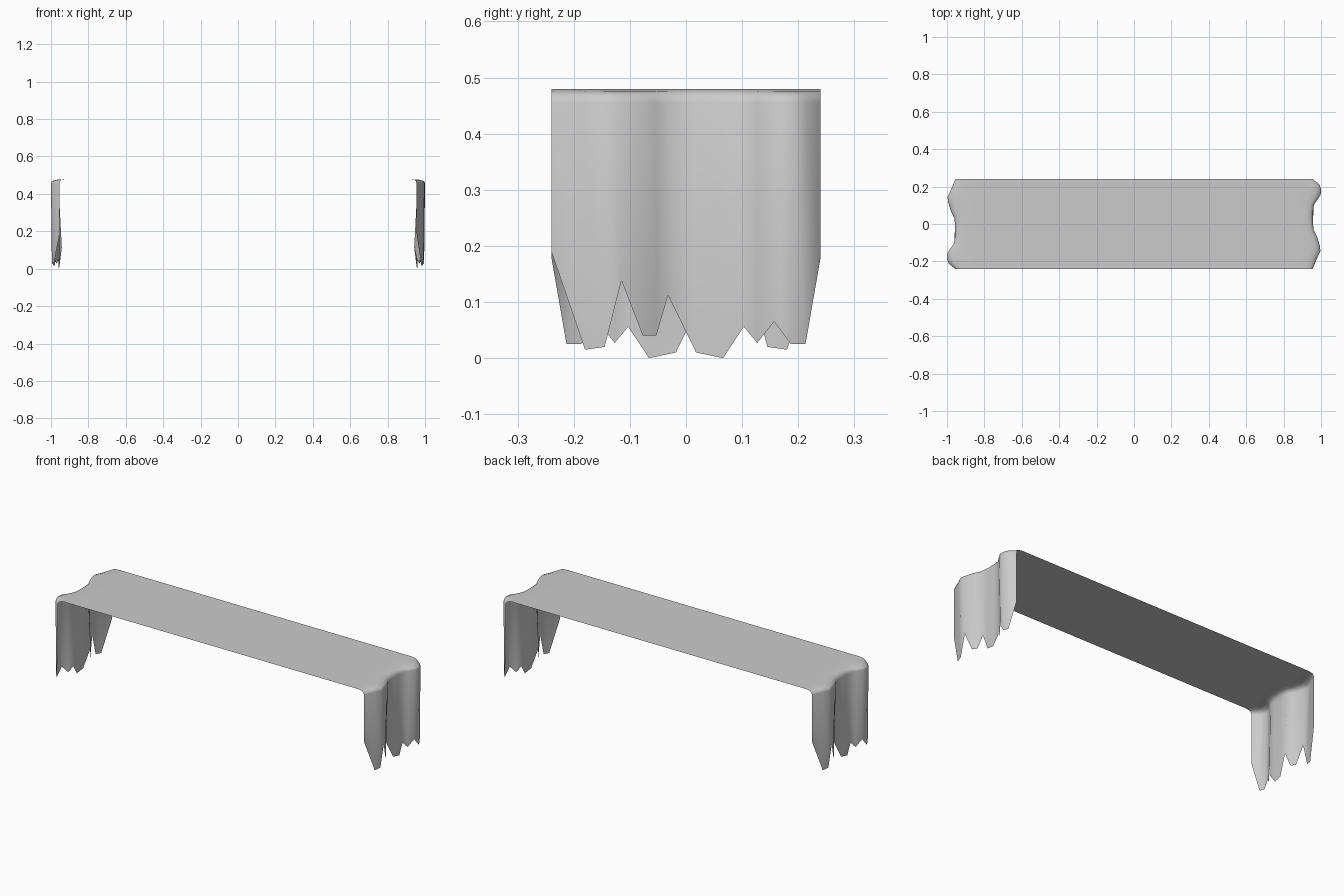
import bpy
import bmesh

cube = bpy.data.objects.get("Cube")
if cube:
    bpy.data.objects.remove(cube, do_unlink=True)

TOP = 0.48

# Hanging end, one fold line each: y, x at the table edge, x at the hem, hem height
FOLDS = [
    (-0.24, 0.955, 0.955, 0.19), (-0.18, 0.98, 0.98, 0.015),
    (-0.145, 0.997, 0.99, 0.02), (-0.115, 0.993, 0.99, 0.138),
    (-0.077, 0.982, 0.975, 0.04), (-0.053, 0.972, 0.96, 0.04),
    (-0.032, 0.96, 0.942, 0.112), (0.018, 0.956, 0.955, 0.01),
    (0.066, 0.957, 0.96, 0.0), (0.103, 0.962, 0.955, 0.056),
    (0.127, 0.978, 0.97, 0.027), (0.157, 0.998, 0.99, 0.065),
    (0.187, 1.0, 0.995, 0.025), (0.213, 0.99, 0.985, 0.025),
    (0.24, 0.955, 0.955, 0.18),
]


def add_end(bm, turn):
    """Add one draped end, turned half round when turn is -1; return its inner row."""
    columns = []
    for y, edge, hem, z in FOLDS:
        path = [(0.85, TOP), (0.92, TOP), ((0.93 + edge) / 2, TOP - 0.004),
                (edge - 0.005, TOP - 0.011), (edge, TOP - 0.024), (hem, z)]
        columns.append([bm.verts.new((turn * x, turn * y, h)) for x, h in path])
    for a, b in zip(columns, columns[1:]):
        for i in range(len(a) - 1):
            bm.faces.new((a[i], a[i + 1], b[i + 1], b[i]))
    return [c[0] for c in columns]


# Cloth: two draped ends joined by the flat middle
bm = bmesh.new()
left_row = add_end(bm, 1)
right_row = add_end(bm, -1)
bm.faces.new(left_row + right_row)
bmesh.ops.recalc_face_normals(bm, faces=bm.faces)
bm.normal_update()
middle = max(bm.faces, key=lambda f: f.calc_area())
if middle.normal.z < 0:
    bmesh.ops.reverse_faces(bm, faces=bm.faces)
for face in bm.faces:
    face.smooth = True

mesh = bpy.data.meshes.new("table_runner")
bm.to_mesh(mesh)
bm.free()
runner = bpy.data.objects.new("table_runner", mesh)
bpy.context.collection.objects.link(runner)

# Plain grey cloth
cloth = bpy.data.materials.new("grey_cloth")
cloth.use_nodes = True
colour = (0.6, 0.6, 0.6, 1.0)
cloth.diffuse_color = colour
cloth.node_tree.nodes["Principled BSDF"].inputs["Base Color"].default_value = colour
mesh.materials.append(cloth)
